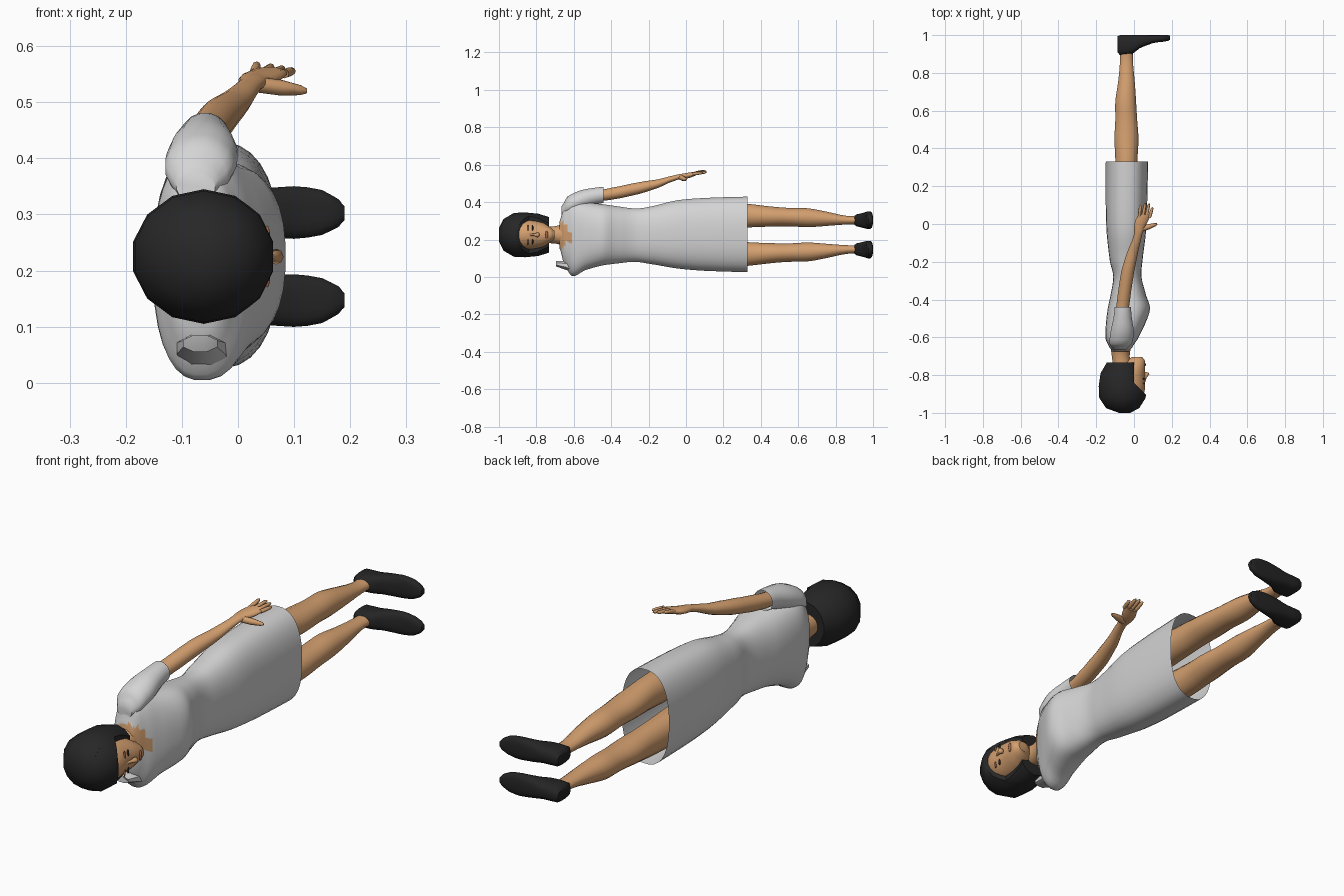
import bpy, bmesh, math
from mathutils import Vector

if "Cube" in bpy.data.objects:
    bpy.data.objects.remove(bpy.data.objects["Cube"])

def material(name, rgb):
    m = bpy.data.materials.new(name)
    m.diffuse_color = (*rgb, 1)
    m.use_nodes = True
    m.node_tree.nodes["Principled BSDF"].inputs["Base Color"].default_value = m.diffuse_color
    return m

SKIN = material("skin", (0.66, 0.35, 0.16))
CLOTH = material("dress_grey", (0.66, 0.66, 0.66))
HAIR = material("hair_black", (0.02, 0.02, 0.02))
SHOE = material("shoe_black", (0.018, 0.018, 0.018))
LIPS = material("lip_brown", (0.36, 0.14, 0.07))
MID = 0.225  # height of the body's mirror plane


def finish(bm, name, mats, angle=50):
    bmesh.ops.recalc_face_normals(bm, faces=bm.faces)
    me = bpy.data.meshes.new(name)
    bm.to_mesh(me)
    bm.free()
    for m in mats:
        me.materials.append(m)
    me.shade_smooth()
    me.set_sharp_from_angle(angle=math.radians(angle))
    ob = bpy.data.objects.new(name, me)
    bpy.context.collection.objects.link(ob)
    return ob


def spline(rows, steps):
    """Catmull-Rom between rows of ring numbers."""
    out = []
    for i in range(len(rows) - 1):
        p = [rows[max(0, min(len(rows) - 1, i + k))] for k in (-1, 0, 1, 2)]
        for s in range(steps):
            t = s / steps
            out.append([b + 0.5 * t * (c - a + t * (2*a - 5*b + 4*c - d + t * (3*(b - c) + d - a)))
                        for a, b, c, d in zip(*p)])
            out[-1][0] = p[1][0] + t * (p[2][0] - p[1][0])
    return out + [list(rows[-1])]


def loft(rows, n=16, power=2.0, steps=3, caps=(True, True), axis="y"):
    """Rings of (position, a0, a1, z0, z1) along y (a = x) or along x (a = y)."""
    bm = bmesh.new()
    rings = []
    for pos, a0, a1, z0, z1 in spline(rows, steps):
        ring = []
        for k in range(n):
            t = 2 * math.pi * (k + 0.5) / n
            c, s = math.cos(t), math.sin(t)
            a = (a0 + a1) / 2 + (a1 - a0) / 2 * math.copysign(abs(c) ** (2 / power), c)
            z = (z0 + z1) / 2 + (z1 - z0) / 2 * math.copysign(abs(s) ** (2 / power), s)
            ring.append(bm.verts.new((a, pos, z) if axis == "y" else (pos, a, z)))
        rings.append(ring)
    for r, q in zip(rings, rings[1:]):
        for k in range(n):
            bm.faces.new((r[k], r[(k + 1) % n], q[(k + 1) % n], q[k]))
    for use, ring in zip(caps, (rings[0], rings[-1])):
        if use:
            bm.faces.new(ring)
    return bm


def mirrored(rows):
    return [(p, a0, a1, 2 * MID - z1, 2 * MID - z0) for p, a0, a1, z0, z1 in rows]


def cut(bm, co, no):
    """Remove what lies on the normal side of a plane and close the hole."""
    geom = bm.verts[:] + bm.edges[:] + bm.faces[:]
    bmesh.ops.bisect_plane(bm, geom=geom, plane_co=co, plane_no=no, clear_outer=True)
    bmesh.ops.holes_fill(bm, edges=[e for e in bm.edges if e.is_boundary])


def ball(name, loc, size, mat):
    bm = bmesh.new()
    bmesh.ops.create_uvsphere(bm, u_segments=12, v_segments=8, radius=1)
    for v in bm.verts:
        v.co = Vector([c * s for c, s in zip(v.co, size)]) + Vector(loc)
    return finish(bm, name, [mat])


def finger(name, p, q, r0, r1):
    p, q = Vector(p), Vector(q)
    bm = bmesh.new()
    rot = (q - p).to_track_quat("Z", "Y")
    prev = None
    for t, r in ((0, r0), (0.5, r0), (0.88, r1), (1, r1 * 0.5)):
        ring = [bm.verts.new(p.lerp(q, t) + rot @ Vector((r * math.cos(k * math.pi / 4),
                r * math.sin(k * math.pi / 4), 0))) for k in range(8)]
        if prev:
            for k in range(8):
                bm.faces.new((prev[k], prev[(k+1) % 8], ring[(k+1) % 8], ring[k]))
        prev = ring
    bm.faces.new(prev)
    return finish(bm, name, [SKIN], 70)


# Dress: open at the hem, with a skin V at the neckline
dress = loft([(-.675, -.115, -.025, .15, .30), (-.655, -.13, -.01, .075, .375),
              (-.61, -.15, .02, .004, .41), (-.54, -.15, .055, .035, .40),
              (-.45, -.14, .085, .06, .39), (-.38, -.125, .065, .07, .38),
              (-.28, -.11, .04, .08, .367), (-.2, -.128, .045, .07, .375),
              (-.05, -.145, .063, .045, .41), (.1, -.15, .07, .032, .423),
              (.33, -.15, .075, .025, .43)], n=32, power=2.4, steps=4, caps=(True, False))
for f in dress.faces:
    c = f.calc_center_median()
    if len(f.verts) > 4 or (c.x > -.07 and abs(c.z - MID) < (-.6 - c.y) * 1.1):
        f.material_index = 1
finish(dress, "dress", [CLOTH, SKIN])

# Sleeves: one on the raised side, a folded empty one underneath
finish(loft([(-.665, -.11, -.04, .32, .38), (-.635, -.13, -.01, .33, .43),
             (-.57, -.125, .0, .35, .462), (-.5, -.11, -.01, .38, .476),
             (-.44, -.103, -.015, .395, .482)], caps=(True, False)), "upper_sleeve", [CLOTH])
finish(loft([(-.59, -.11, -.01, .01, .09), (-.64, -.112, -.02, .035, .088),
             (-.695, -.1, -.035, .055, .085)], n=8, steps=1, caps=(True, False)), "lower_sleeve", [CLOTH])

# Arm and palm
finish(loft([(-.5, -.1, -.03, .405, .46), (-.4, -.09, -.02, .412, .477),
             (-.25, -.068, .002, .443, .507), (-.15, -.037, .022, .475, .522),
             (-.06, -.002, .042, .514, .544), (-.02, .0, .055, .522, .552),
             (.015, .005, .075, .528, .558), (.05, .022, .088, .54, .563)]), "arm", [SKIN])
for i, (x, y) in enumerate([(.034, .098), (.06, .11), (.08, .108), (.098, .088)]):
    finger(f"finger_{i + 1}", (.028 + .018 * i, .035, .551), (x, y, .568 - .004 * i), .0085, .007)
finger("thumb", (.03, -.03, .532), (.122, .0, .52), .014, .009)

# Legs and shoes
leg = [(.05, -.11, .03, .25, .4), (.33, -.1, .02, .263, .392), (.45, -.105, .025, .268, .378),
       (.55, -.1, .018, .27, .37), (.65, -.1, .012, .265, .368), (.75, -.085, .005, .272, .35),
       (.86, -.075, -.005, .28, .327), (.93, -.075, -.005, .28, .327)]
shoe = [(-.088, .91, .995, .28, .325), (-.075, .894, 1, .268, .337), (-.01, .9, 1, .265, .34),
        (.03, .93, 1, .26, .345), (.1, .957, 1, .256, .351), (.15, .964, 1, .263, .344),
        (.18, .969, 1, .278, .327), (.19, .975, .997, .29, .315)]
for side, flip in (("upper", list), ("lower", mirrored)):
    finish(loft(flip(leg)), side + "_leg", [SKIN])
    finish(loft(flip(shoe), power=2.8, steps=2, axis="x"), side + "_shoe", [SHOE])

# Neck and head
finish(loft([(-.78, -.11, -.01, .18, .27), (-.7, -.118, -.022, .178, .272),
             (-.65, -.125, -.015, .165, .285)]), "neck", [SKIN])
finish(loft([(-.94, -.08, .02, .18, .27), (-.92, -.1, .045, .155, .295),
             (-.87, -.12, .06, .143, .307), (-.81, -.12, .058, .145, .305),
             (-.76, -.08, .06, .162, .288), (-.72, -.04, .057, .187, .263),
             (-.703, -.01, .043, .203, .247)], n=20), "head", [SKIN])

# Hair: a back shell and a fringe, both sliced from one rounded form
hair = [(-1, -.08, -.02, .19, .26), (-.975, -.15, .03, .14, .31), (-.92, -.187, .065, .108, .342),
        (-.86, -.19, .068, .105, .345), (-.79, -.18, .05, .112, .338), (-.732, -.145, .02, .13, .32)]
back = loft(hair, n=14, steps=1)
cut(back, (0, 0, 0), (1, 0, 0))
finish(back, "back_hair", [HAIR])
fringe = loft(hair, n=14, steps=1)
cut(fringe, (0, -.84, MID), (1, 1, 0))
finish(fringe, "fringe", [HAIR])

# Facial features
finger("nose", (.052, -.84, MID), (.07, -.785, MID), .006, .014)
ball("lips", (.058, -.745, MID), (.006, .008, .022), LIPS)
for side in (-1, 1):
    tag = "upper" if side > 0 else "lower"
    ball(tag + "_eye", (.051, -.82, MID + side * .036), (.005, .004, .016), HAIR)
    ball(tag + "_brow", (.052, -.845, MID + side * .036), (.005, .003, .019), LIPS)
